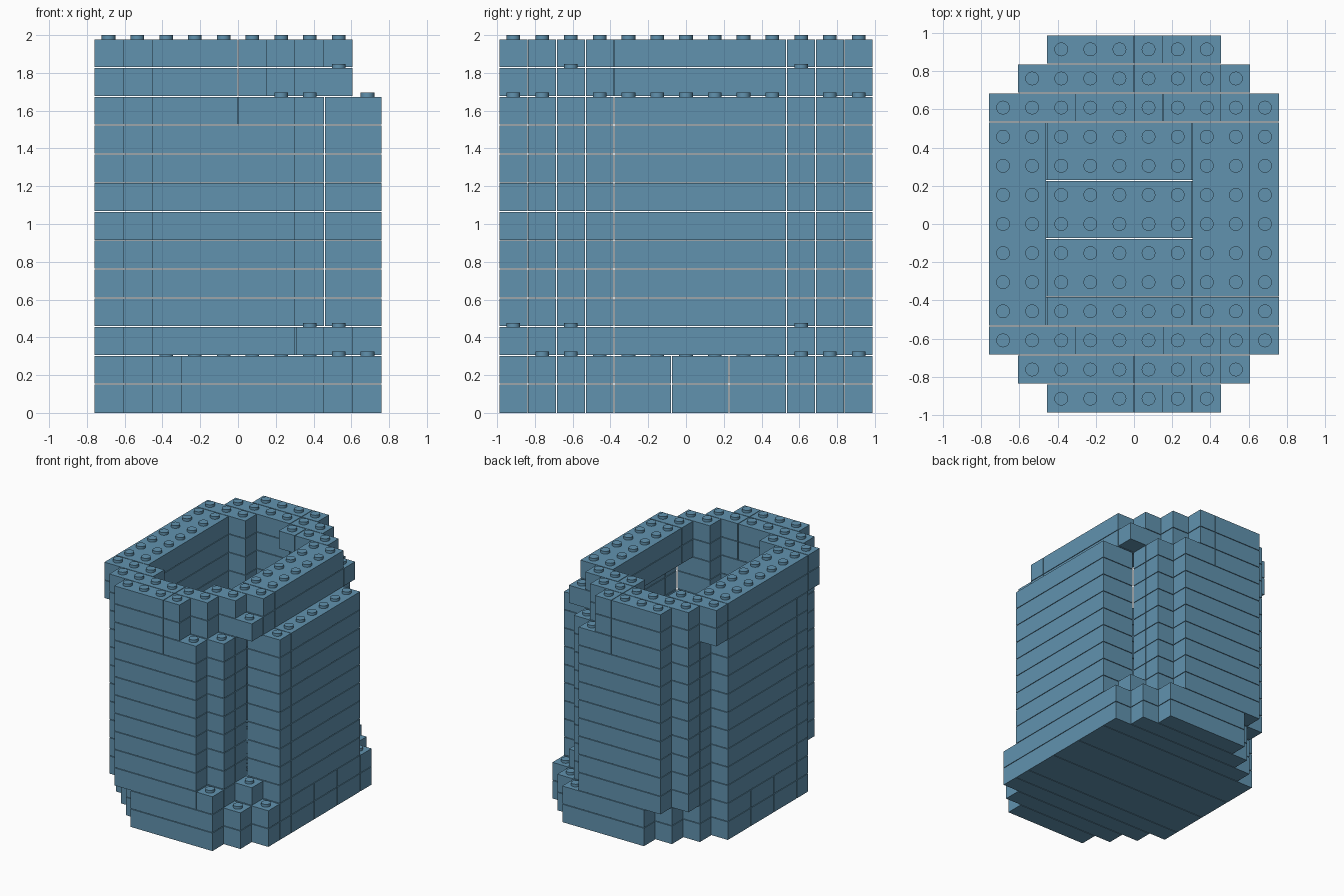
import bpy, bmesh
from mathutils import Matrix, Vector

cube = bpy.data.objects.get("Cube")
if cube:
    bpy.data.objects.remove(cube, do_unlink=True)

COLS, ROWS, LAYERS = 10, 13, 13
P = 1.98 / LAYERS          # brick pitch, equal in all directions
GAP = 0.0025               # half of the seam between bricks
STUD_R, STUD_H = 0.036, 0.022

blue = bpy.data.materials.new("dusty blue")
blue.use_nodes = True
COLOUR = (0.12, 0.29, 0.43, 1)
blue.diffuse_color = COLOUR
blue.node_tree.nodes["Principled BSDF"].inputs["Base Color"].default_value = COLOUR


def ends(front, second, third):
    """Bricks (x0, x1, y0, y1) of the stepped front end and its mirror at the back."""
    out = []
    for row, spans in enumerate((front, second, third)):
        for a, b in spans:
            out.append((a, b, row, row + 1))
            out.append((a, b, ROWS - 1 - row, ROWS - row))
    return out


def sides(spans, cuts):
    """Bricks of the long sides, cut at the given rows."""
    return [(a, b, c, d) for a, b in spans for c, d in zip(cuts, cuts[1:])]


def course(k):
    """All bricks of one layer."""
    if k == 0:      # solid foot
        return ends([(3, 8)], [(2, 9)], [(1, 10)]) + sides([(0, 10)], (3, 4, 6, 8, 10))
    if k == 1:      # inner floor between the first wall bricks
        return (ends([(3, 8)], [(2, 7), (7, 9)], [(1, 8), (8, 10)])
                + sides([(0, 2), (2, 7), (7, 10)], (3, 4, 6, 8, 10)))
    if k == 2:      # first hollow course, front edge one brick longer
        return (ends([(2, 7)], [(1, 8)], [(1, 3), (6, 9)])
                + [(7, 8, 0, 1)] + sides([(0, 2), (8, 10)], (3, 4, 10)))
    if k < 11:      # straight walls
        front = [(2, 5), (5, 7)] if k == 10 else [(2, 7)]
        return (ends(front, [(1, 8)], [(1, 3), (6, 8)])
                + sides([(0, 2), (8, 10)], (3, 4, 10)))
    # shifted rim
    last = 9 if k == 11 else 8
    rim = (ends([(2, 5), (5, 6)], [(1, 5), (5, 7)], [(0, 3), (6, last)])
           + sides([(0, 2)], (3, 10)) + sides([(7, 9)], (3, 4, 10)))
    if k == 12:
        rim.append((5, 6, 10, 11))
    return rim


def cells(bricks):
    return {(i, j) for a, b, c, d in bricks for i in range(a, b) for j in range(c, d)}


def finish(bm, name):
    mesh = bpy.data.meshes.new(name)
    bm.to_mesh(mesh)
    bm.free()
    mesh.materials.append(blue)
    obj = bpy.data.objects.new(name, mesh)
    bpy.context.collection.objects.link(obj)
    return obj


def place(i, j, z):
    return Vector(((i - COLS / 2) * P, (j - ROWS / 2) * P, z))


stud_objects = []
layers = [course(k) for k in range(LAYERS)]
for k, bricks in enumerate(layers):
    part = "base" if k < 2 else "wall" if k < 11 else "rim"
    z0, z1 = k * P + (GAP if k else 0), (k + 1) * P - GAP

    # bricks of this course
    bm = bmesh.new()
    for a, b, c, d in bricks:
        centre = place((a + b) / 2, (c + d) / 2, (z0 + z1) / 2)
        size = Vector(((b - a) * P - 2 * GAP, (d - c) * P - 2 * GAP, z1 - z0))
        bmesh.ops.create_cube(bm, size=1, matrix=Matrix.LocRotScale(centre, None, size))
    finish(bm, f"{part}_course_{k + 1}")

    # studs wherever nothing rests on the course
    above = cells(layers[k + 1]) if k + 1 < LAYERS else set()
    bare = sorted(cells(bricks) - above)
    if bare:
        bm = bmesh.new()
        for i, j in bare:
            bmesh.ops.create_cone(
                bm, cap_ends=True, segments=20, radius1=STUD_R, radius2=STUD_R, depth=STUD_H,
                matrix=Matrix.Translation(place(i + 0.5, j + 0.5, z1 + STUD_H / 2)))
        stud_objects.append(finish(bm, f"{part}_studs_{k + 1}"))

# round stud sides with crisp rims
bpy.ops.object.select_all(action="DESELECT")
for obj in stud_objects:
    obj.select_set(True)
bpy.context.view_layer.objects.active = stud_objects[0]
bpy.ops.object.shade_smooth_by_angle()
